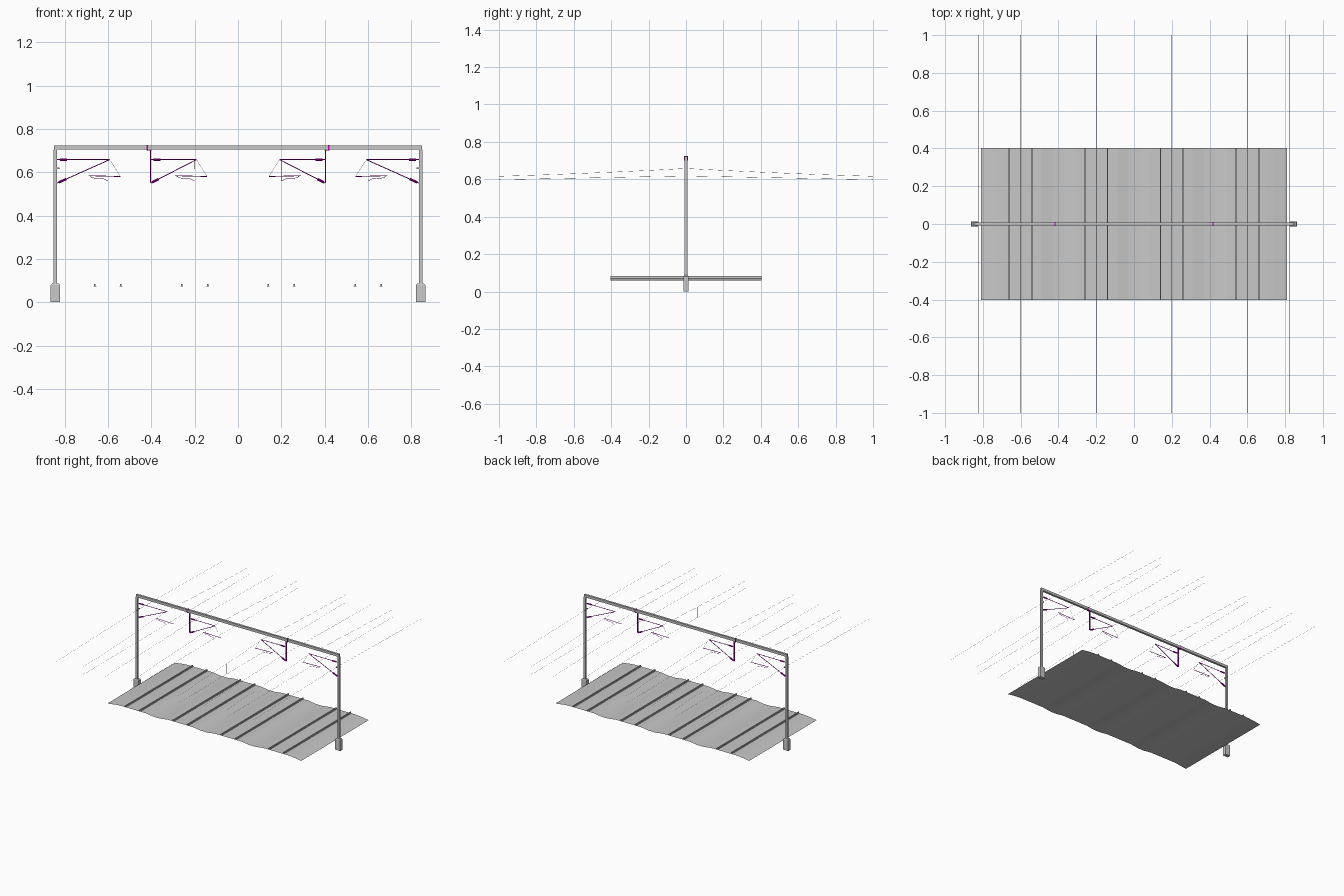
import bpy, bmesh
from mathutils import Vector, Matrix

if "Cube" in bpy.data.objects:
    bpy.data.objects.remove(bpy.data.objects["Cube"])


def mat(name, r, g, b):
    m = bpy.data.materials.new(name)
    m.diffuse_color = (r, g, b, 1)
    m.use_nodes = True
    m.node_tree.nodes["Principled BSDF"].inputs["Base Color"].default_value = m.diffuse_color
    return m


GREY = mat("light_grey", 0.58, 0.58, 0.58)
PURPLE = mat("magenta", 0.55, 0.0, 0.55)


def finish(name, bm, material):
    me = bpy.data.meshes.new(name)
    bmesh.ops.recalc_face_normals(bm, faces=bm.faces)
    bm.to_mesh(me)
    bm.free()
    ob = bpy.data.objects.new(name, me)
    me.materials.append(material)
    bpy.context.collection.objects.link(ob)
    return ob


def add_box(bm, x0, x1, y0, y1, z0, z1):
    m = Matrix.Translation(((x0 + x1) / 2, (y0 + y1) / 2, (z0 + z1) / 2)) @ \
        Matrix.Diagonal((abs(x1 - x0), y1 - y0, z1 - z0, 1))
    bmesh.ops.create_cube(bm, size=1, matrix=m)


def add_tube(bm, a, b, r, sides=8):
    a, b = Vector(a), Vector(b)
    d = b - a
    m = Matrix.Translation((a + b) / 2) @ d.to_track_quat('Z', 'Y').to_matrix().to_4x4()
    bmesh.ops.create_cone(bm, cap_ends=True, segments=sides, radius1=r, radius2=r,
                          depth=d.length, matrix=m)


def add_path(bm, pts, r, sides=4):
    for a, b in zip(pts, pts[1:]):
        add_tube(bm, a, b, r, sides)


# Undulating ballast bed: an open sheet, one low crest per track
half = [(0, .064), (.03, .0645), (.09, .073), (.31, .073), (.37, .0645), (.4, .064),
        (.43, .0645), (.49, .073), (.70, .073), (.74, .070), (.81, .060)]
profile = [(-x, z) for x, z in half[:0:-1]] + half
bm = bmesh.new()
rows = [[bm.verts.new((x, y, z)) for x, z in profile] for y in (-.403, .403)]
for i in range(len(profile) - 1):
    bm.faces.new((rows[0][i], rows[0][i + 1], rows[1][i + 1], rows[1][i]))
bed = finish("ballast_bed", bm, GREY)
if bed.data.polygons[0].normal.z < 0:
    bed.data.flip_normals()

# Rails: foot and head for each of the four tracks
bm = bmesh.new()
for c in (-.6, -.2, .2, .6):
    for s in (-1, 1):
        x = c + s * .06
        add_box(bm, x - .006, x + .006, -.403, .403, .0733, .0755)
        add_box(bm, x - .0035, x + .0035, -.403, .403, .0755, .084)
finish("rails", bm, GREY)

# Portal: cross beam, footings with tapered caps, masts
bm = bmesh.new()
add_box(bm, -.848, .848, -.008, .008, .704, .723)
finish("portal_beam", bm, GREY)
for s, side in ((-1, "left"), (1, "right")):
    bm = bmesh.new()
    add_box(bm, s * .843 - .021, s * .843 + .021, -.0135, .0135, 0, .08)
    top = [f for f in bm.faces if f.calc_center_median().z > .079]
    cap = bmesh.ops.extrude_face_region(bm, geom=top)["geom"]
    bmesh.ops.delete(bm, geom=top, context='FACES')
    for v in [g for g in cap if isinstance(g, bmesh.types.BMVert)]:
        v.co.z = .087
        v.co.x = s * .843 + (v.co.x - s * .843) * .7
        v.co.y *= .75
    finish(side + "_footing", bm, GREY)
    bm = bmesh.new()
    add_box(bm, s * .843 - .008, s * .843 + .008, -.0075, .0075, .085, .704)
    finish(side + "_mast", bm, GREY)

    # Drop post hung from the beam by a strap
    bm = bmesh.new()
    add_box(bm, s * .404 - .003, s * .404 + .003, -.004, .004, .552, .703)
    add_box(bm, s * .411 - .011, s * .411 + .011, -.0078, .0078, .700, .7035)
    for y in (-.0095, .008):
        add_box(bm, s * .419 - .003, s * .419 + .003, y, y + .0015, .700, .7245)
    add_box(bm, s * .419 - .003, s * .419 + .003, -.0095, .0095, .723, .7248)
    finish(side + "_drop_post", bm, PURPLE)

    # Feeder wire bracket on the mast
    bm = bmesh.new()
    add_box(bm, s * .829 - .006, s * .829 + .006, -.003, .003, .614, .622)
    finish(side + "_feeder_bracket", bm, GREY)


def cantilever(name, track, mount, s):
    """Bracket arm carrying the wires over one track; s mirrors it left/right."""
    bm = bmesh.new()

    def P(x, z):
        return (s * x, 0, z)
    tip, low = (track - .008, .658), (mount, .55)

    def along(t):
        return (low[0] + (tip[0] - low[0]) * t, low[1] + (tip[1] - low[1]) * t)
    add_tube(bm, P(mount, .658), P(*tip), .002)
    add_tube(bm, P(*low), P(*tip), .002)
    # thick insulators beside the mount
    add_tube(bm, P(mount - .012, .658), P(mount - .045, .658), .0052)
    add_tube(bm, P(*along(.03)), P(*along(.17)), .0055)
    # registration tube and steady arm
    add_tube(bm, P(track + .09, .584), P(track - .058, .580), .0018)
    add_path(bm, [P(track + .085, .584), P(track + .072, .574),
                  P(track + .02, .569), P(track, .560)], .0011, 6)
    finish(name, bm, PURPLE)
    # thin hanger from the arm tip to the registration tube
    bm = bmesh.new()
    add_tube(bm, P(*tip), P(track - .058, .580), .0006, 4)
    finish(name + "_hanger", bm, GREY)


for s, side in ((-1, "left"), (1, "right")):
    cantilever(side + "_outer_cantilever", .6, .834, s)
    cantilever(side + "_inner_cantilever", .2, .402, s)

# Overhead wires: sagging carrier, level contact wire, one dropper, feeders
bm = bmesh.new()
ys = [-1, -.7, -.42, -.2, 0, .2, .42, .7, 1]


def carrier_z(y):
    return .658 - .055 * abs(y) + .013 * y * y


for x in (-.6, -.2, .2, .6):
    add_path(bm, [(x, y, carrier_z(y)) for y in ys], .0006)
    add_tube(bm, (x, -1, .559), (x, 1, .559), .0006, 4)
add_tube(bm, (.2, -.42, .559), (.2, -.42, carrier_z(.42)), .0005, 4)
for x in (-.824, -.411, .411, .824):
    add_path(bm, [(x, y, .618 - .02 * abs(y)) for y in ys], .0006)
finish("overhead_wires", bm, GREY)
